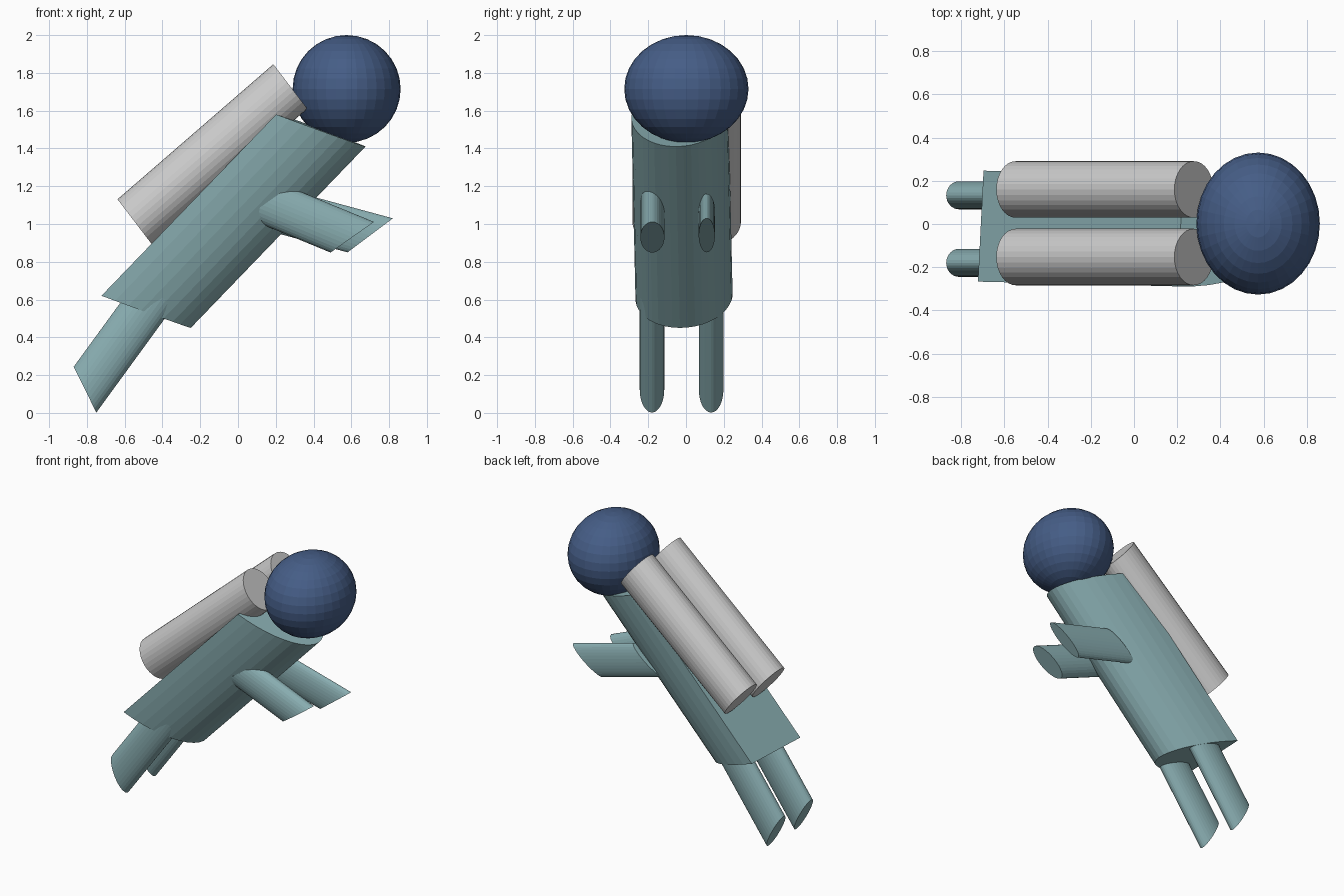
import bpy, bmesh
from math import cos, sin, pi
from mathutils import Vector

if "Cube" in bpy.data.objects:
    bpy.data.objects.remove(bpy.data.objects["Cube"])


def material(name, rgb):
    m = bpy.data.materials.new(name)
    m.diffuse_color = (*rgb, 1)
    m.use_nodes = True
    m.node_tree.nodes["Principled BSDF"].inputs["Base Color"].default_value = m.diffuse_color
    return m


suit = material("suit_teal", (0.25, 0.42, 0.44))
helmet = material("helmet_blue", (0.06, 0.11, 0.24))


def tube(name, centre, u, v, axis, mat=None, arc=2 * pi, segs=32):
    """Sweep an ellipse (or half ellipse) centre + u cos + v sin along axis."""
    centre, u, v, axis = map(Vector, (centre, u, v, axis))
    n = segs if arc > 6 else segs + 1
    bm = bmesh.new()
    ring = [centre + u * cos(arc * i / segs) + v * sin(arc * i / segs) for i in range(n)]
    face = bm.faces.new([bm.verts.new(p) for p in ring])
    new = bmesh.ops.extrude_face_region(bm, geom=[face], use_keep_orig=True)["geom"]
    bmesh.ops.translate(bm, vec=axis, verts=[g for g in new if isinstance(g, bmesh.types.BMVert)])
    bmesh.ops.recalc_face_normals(bm, faces=bm.faces)
    mesh = bpy.data.meshes.new(name)
    bm.to_mesh(mesh)
    bm.free()
    obj = bpy.data.objects.new(name, mesh)
    bpy.context.collection.objects.link(obj)
    if mat:
        mesh.materials.append(mat)
    return obj


# Torso: D-shaped section with a flat back, sheared along the leaning spine
tube("torso", (-0.71, -0.01, 0.62), (0.013, 0.257, 0), (0.46, -0.022, -0.17),
     (0.925, -0.022, 0.96), suit, arc=pi, segs=20)

# Air tanks on the back
for side, y in (("left", 0.16), ("right", -0.153)):
    tube("tank_" + side, (-0.548, y, 1.013), (0.09, 0, -0.118), (0, 0.131, 0),
         (0.825, 0, 0.715))

# Legs, cut obliquely at the feet
for side, y in (("left", 0.133), ("right", -0.18)):
    tube("leg_" + side, (-0.81, y, 0.123), (0.06, 0, -0.121), (0, 0.065, 0),
         (0.43, 0, 0.59), suit)

# Arms, cut obliquely at the hands
tube("arm_right", (0.605, -0.178, 0.93), (0.115, 0, 0.081), (0, 0.064, 0),
     (-0.45, 0, 0.185), suit)
tube("arm_left", (0.70, 0.11, 0.94), (0.12, 0, 0.09), (0, 0.043, 0),
     (-0.48, 0, 0.13), suit)

# Head
bpy.ops.mesh.primitive_uv_sphere_add(segments=32, ring_count=16, location=(0.575, 0.002, 1.715))
head = bpy.context.object
head.name = "head"
head.scale = (0.286, 0.329, 0.285)
head.data.materials.append(helmet)
